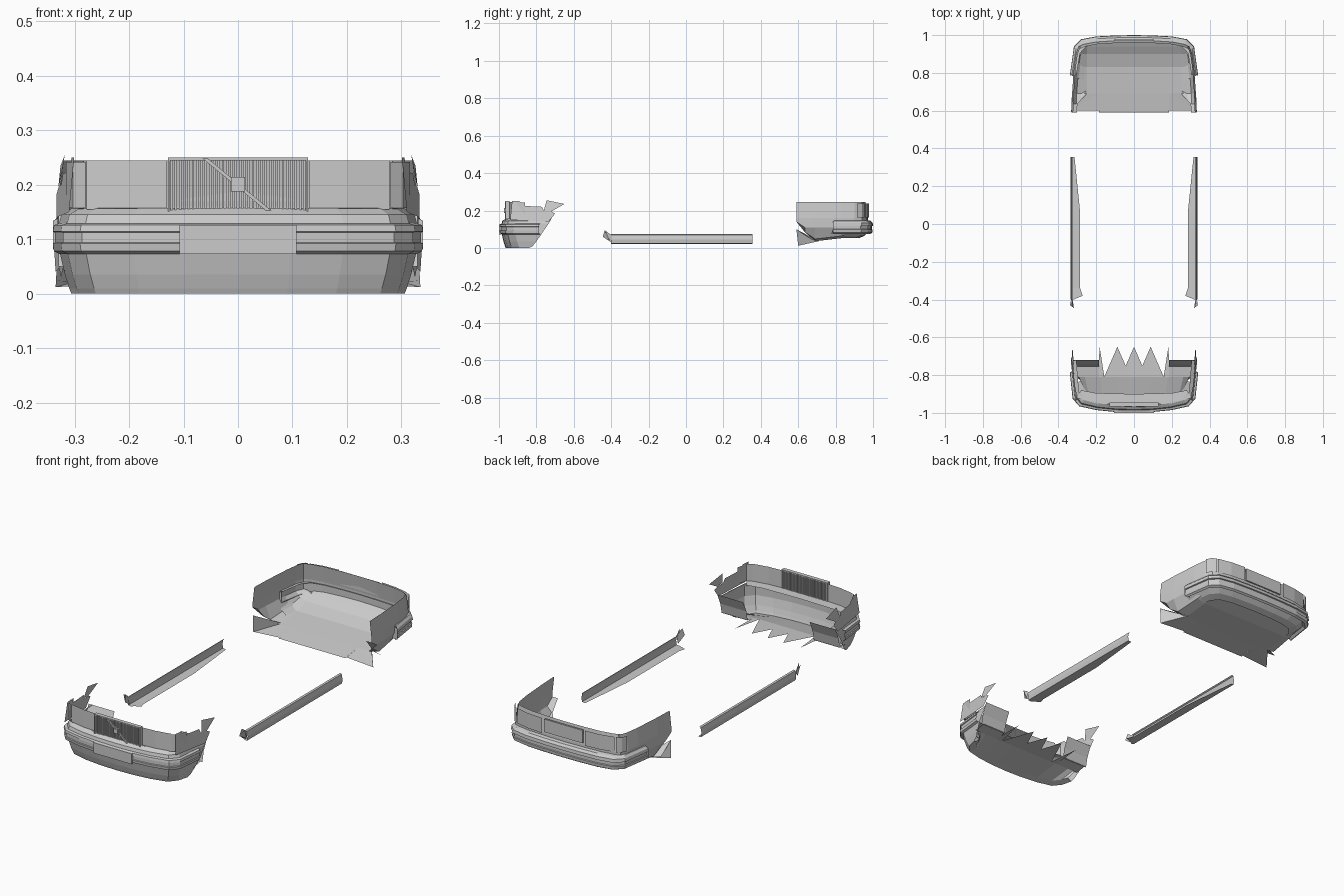
import bpy, bmesh
from mathutils import Matrix, Vector

grey = bpy.data.materials.new("plain grey")
grey.diffuse_color = (0.6, 0.6, 0.6, 1)


def build(name, verts, faces, mirror=False):
    """Mesh from points and faces, optionally mirrored across x = 0."""
    bm = bmesh.new()
    vs = [bm.verts.new(v) for v in verts]
    for f in faces:
        bm.faces.new([vs[i] for i in f])
    if mirror:
        dup = bmesh.ops.duplicate(bm, geom=bm.verts[:] + bm.edges[:] + bm.faces[:])["geom"]
        bmesh.ops.scale(bm, vec=(-1, 1, 1), verts=[g for g in dup if isinstance(g, bmesh.types.BMVert)])
        bmesh.ops.reverse_faces(bm, faces=[g for g in dup if isinstance(g, bmesh.types.BMFace)])
    bmesh.ops.remove_doubles(bm, verts=bm.verts[:], dist=0.0003)
    bmesh.ops.recalc_face_normals(bm, faces=bm.faces[:])
    me = bpy.data.meshes.new(name)
    bm.to_mesh(me)
    bm.free()
    me.materials.append(grey)
    ob = bpy.data.objects.new(name, me)
    bpy.context.collection.objects.link(ob)
    return ob


def loft(name, rows, mirror=True):
    n = len(rows[0])
    faces = [(r * n + i, r * n + i + 1, (r + 1) * n + i + 1, (r + 1) * n + i)
             for r in range(len(rows) - 1) for i in range(n - 1)]
    return build(name, [p for row in rows for p in row], faces, mirror)


def wrap(path, levels):
    """Rows following a half plan path; each level is (z, inset, end y)."""
    rows = []
    for z, inset, end in levels:
        s = 1 if path[0][1] > 0 else -1
        row = [(x * (1 - inset / 0.34), y - s * inset, z) for x, y in path]
        row[-1] = (row[-1][0], end, z)
        rows.append(row)
    return rows


def box(name, x, y, z, mirror=False):
    v = [(a, b, c) for a in x for b in y for c in z]
    f = [(0, 1, 3, 2), (4, 6, 7, 5), (0, 4, 5, 1), (2, 3, 7, 6), (0, 2, 6, 4), (1, 5, 7, 3)]
    return build(name, v, f, mirror)


# ---- front bumper: body, rubbing strip and floor
front = [(0, -0.998), (0.1, -0.995), (0.2, -0.985), (0.29, -0.965), (0.325, -0.925), (0.34, -0.78)]
loft("front_bumper", wrap(front, [
    (0.0, 0.034, -0.84), (0.01, 0.03, -0.82), (0.035, 0.022, -0.80), (0.078, 0.012, -0.77),
    (0.13, 0.012, -0.735), (0.145, 0.016, -0.725), (0.157, 0.035, -0.72)]))
loft("front_strip", wrap(front, [
    (0.073, 0.012, -0.78), (0.078, 0.002, -0.785), (0.092, 0.0, -0.785), (0.094, 0.004, -0.785),
    (0.112, 0.004, -0.785), (0.114, 0.0, -0.785), (0.126, 0.002, -0.785), (0.13, 0.014, -0.78)]))
lip = wrap(front, [(0.0, 0.034, -0.84), (0.008, 0.06, -0.83)])
floor_edge = [(x * 0.9, -0.81, 0.042) for x, _ in front]
loft("front_floor", lip + [floor_edge])
box("front_plate", (-0.107, 0.107), (-1.0, -0.99), (0.073, 0.126))

# Jagged rear edge of the front floor
for i, x in enumerate((0, 0.088, 0.182)):
    w = 0.07 if i < 2 else 0.025
    tip = -0.65
    build("floor_tooth", [(x - w, -0.81, 0.042), (min(x + w, 0.19), -0.81, 0.042), (x, tip, 0.05)],
          [(0, 1, 2)], mirror=i > 0)

# Front upper side panel with its pointed rear corner
side = [(-0.94, 0.15), (-0.93, 0.25), (-0.89, 0.25), (-0.87, 0.225), (-0.77, 0.22), (-0.76, 0.2),
        (-0.72, 0.195), (-0.70, 0.183), (-0.735, 0.14)]
build("front_side_panel",
      [(0.305 + 0.11 * (y + 0.94) + 0.1 * (0.2 - z), y, z) for y, z in side],
      [range(len(side))], True)
build("side_spike", [(0.328, -0.76, 0.2), (0.318, -0.745, 0.255), (0.326, -0.65, 0.235), (0.33, -0.72, 0.195)],
      [(0, 1, 2), (0, 2, 3)], True)

# Wheel arch liner behind the front bumper
loft("front_liner", [[(x, -0.755, 0.05), (x, -0.745, 0.10), (x, -0.72, 0.155)] for x in (0.185, 0.33)])
loft("front_liner_base", [[(x, -0.81, 0.042), (x, -0.752, 0.052)] for x in (0.185, 0.32)])

# Headlamps and corner lamps
loft("headlamp", [[(0.13, -0.947, z), (0.2, -0.943, z), (0.278, -0.928, z)] for z in (0.155, 0.245)])
loft("corner_lamp", [[(0.28, -0.93, z), (0.303, -0.915, z), (0.316, -0.86, z)] for z in (0.157, 0.242)])
loft("lamp_shelf", [[(0, -0.962, 0.157), (0.2, -0.95, 0.157), (0.306, -0.92, 0.157)],
                    [(0, -0.90, 0.155), (0.2, -0.895, 0.155), (0.28, -0.88, 0.155)]])

# Grille: frame, slats, diagonal bar and square centre frame
gy = (-0.965, -0.945)
box("grille_top", (-0.129, 0.129), gy, (0.245, 0.25))
box("grille_bottom", (-0.129, 0.129), gy, (0.146, 0.151))
box("grille_side", (0.125, 0.129), gy, (0.146, 0.25), True)
for i in range(32):
    x = -0.122 + i * 0.244 / 31
    box("grille_slat", (x - 0.0022, x + 0.0022), (-0.962, -0.945), (0.15, 0.246))
dy = (-0.968, -0.96)
build("diagonal_bar",
      [(a + o, y, z) for y in dy for a, z in ((-0.06, 0.248), (0.062, 0.148)) for o in (-0.005, 0.005)],
      [(0, 1, 3, 2), (4, 6, 7, 5), (0, 2, 6, 4), (1, 5, 7, 3), (0, 4, 5, 1), (2, 3, 7, 6)])
box("centre_square", (-0.013, 0.013), (-0.972, -0.962), (0.188, 0.214))
box("centre_inset", (-0.010, 0.010), (-0.974, -0.972), (0.191, 0.211))

# ---- rear bumper: side walls and floor as sections running backwards
stations = [(0.59, 0.332, 0.14), (0.635, 0.33, 0.085), (0.69, 0.328, 0.036), (0.83, 0.318, 0.052),
            (0.90, 0.308, 0.075), (0.94, 0.292, 0.098)]
walls = [[(w - 0.01, y, 0.245), (w, y, 0.16), (w, y, max(0.11, zf)), (w - 0.025, y, zf + 0.012 * (y > 0.65)),
          (0.25 if y > 0.65 else w - 0.03, y, zf)] for y, w, zf in stations]
loft("rear_sides", walls)
loft("rear_floor", [[(0, y, z), (w, y, z)] for y, w, z in (
    (0.59, 0.185, 0.022), (0.69, 0.185, 0.036), (0.691, 0.25, 0.036), (0.83, 0.25, 0.052),
    (0.90, 0.25, 0.075), (0.94, 0.25, 0.098), (0.975, 0.25, 0.115))])
back = [(0, 0.972), (0.1, 0.97), (0.2, 0.964), (0.265, 0.952), (0.292, 0.94)]
loft("rear_panel", [[(x * k, y + d, z) for x, y in back]
                    for z, d, k in ((0.098, 0.0, 1), (0.16, 0.0, 1), (0.245, -0.012, 0.97))])

# Rear rubbing strip with a stepped face
rear = [(0, 1.0), (0.1, 0.998), (0.2, 0.993), (0.28, 0.978), (0.318, 0.94), (0.34, 0.785)]
loft("rear_strip", wrap(rear, [
    (0.098, 0.035, 0.79), (0.075, 0.014, 0.79), (0.082, 0.004, 0.785), (0.098, 0.002, 0.785),
    (0.10, 0.006, 0.785), (0.116, 0.006, 0.785), (0.118, 0.0, 0.785), (0.134, 0.002, 0.785),
    (0.145, 0.012, 0.79), (0.15, 0.035, 0.79)]))
loft("rear_lower_skirt", wrap(rear, [(0.098, 0.012, 0.785), (0.065, 0.045, 0.77), (0.052, 0.075, 0.76)]))
build("strip_end", [(0.34, 0.785, 0.134), (0.34, 0.785, 0.082), (0.31, 0.79, 0.08), (0.31, 0.79, 0.148)],
      [(0, 1, 2, 3)], True)

# Rear lamps and plate panel
loft("rear_lamp", [[(0.12, 0.978, z), (0.2, 0.972, z), (0.27, 0.956, z)] for z in (0.162, 0.238)])
loft("rear_corner_lamp", [[(0.277, 0.955, z), (0.3, 0.94, z), (0.312, 0.915, z)] for z in (0.162, 0.238)])
box("rear_plate_panel", (-0.107, 0.107), (0.968, 0.977), (0.17, 0.235))

# Wheel arch liner in front of the rear bumper
build("rear_liner", [(0.33, 0.59, 0.10), (0.335, 0.60, 0.012), (0.25, 0.71, 0.036), (0.185, 0.69, 0.036),
                     (0.185, 0.60, 0.022), (0.33, 0.67, 0.045)],
      [(0, 1, 2), (1, 3, 2), (0, 5, 2), (1, 4, 3)], True)

# ---- side skirts: tall outer face, rounded top, underside flange
ys = (-0.40, -0.34, 0.06, 0.355)
inner = (0.315, 0.285, 0.285, 0.315)
loft("side_skirt", [[(0.322, y, 0.074), (0.33, y, 0.07), (0.335, y, 0.045), (0.332, y, 0.024), (i, y, 0.022)]
                    for y, i in zip(ys, inner)])
build("skirt_flange", [(0.32, -0.40, 0.024), (0.272, -0.38, 0.026), (0.285, -0.34, 0.024), (0.325, -0.34, 0.024)],
      [(0, 1, 2, 3)], True)
build("skirt_front_tip", [(0.325, -0.40, 0.03), (0.333, -0.40, 0.07), (0.325, -0.435, 0.095), (0.318, -0.445, 0.06),
                          (0.335, -0.41, 0.04), (0.338, -0.43, 0.09)],
      [(0, 1, 2, 3), (1, 4, 5), (4, 3, 5)], True)
